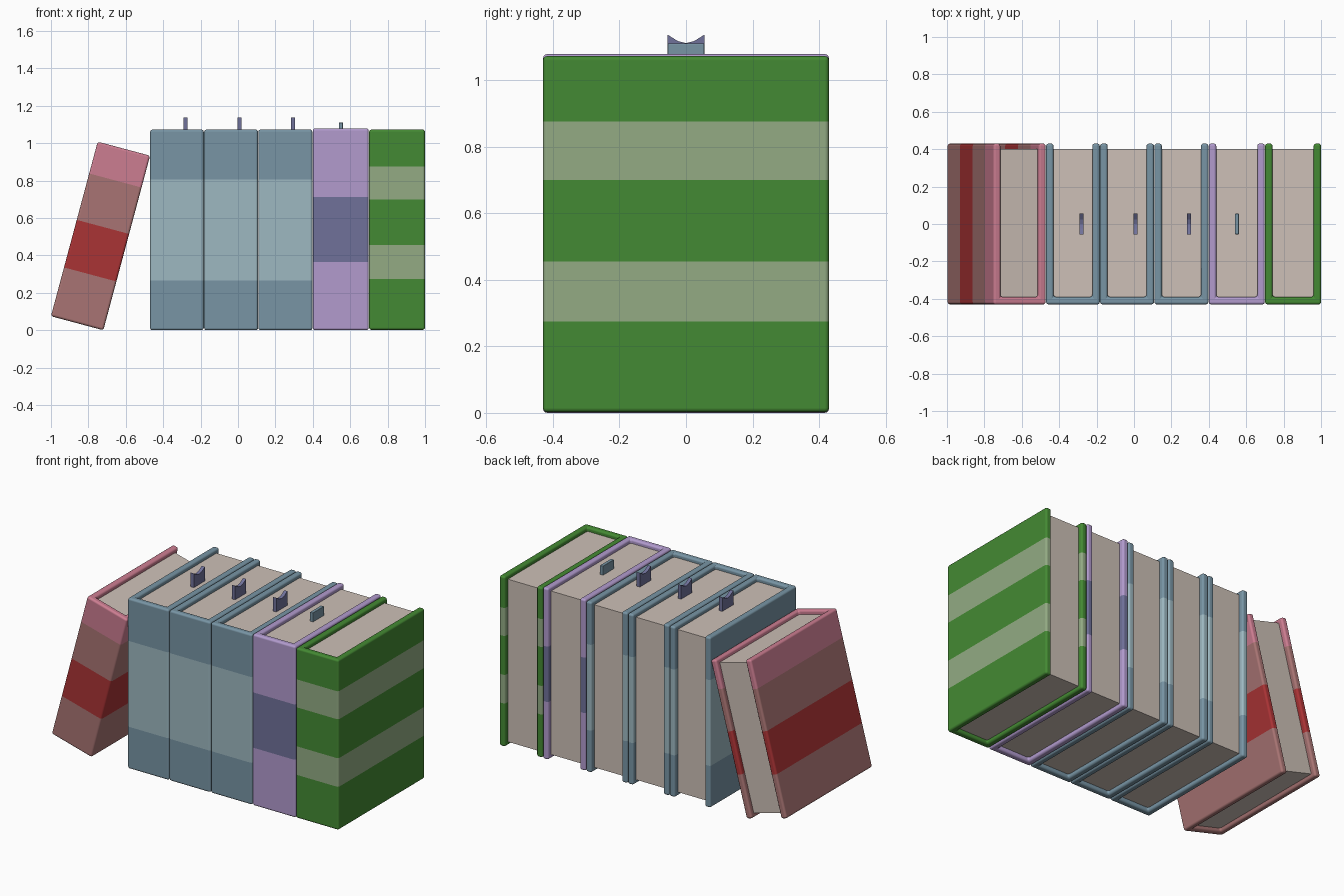
import bpy, bmesh, math
from mathutils import Matrix

if "Cube" in bpy.data.objects:
    bpy.data.objects.remove(bpy.data.objects["Cube"])


def material(name, hex_code):
    # sRGB hex to linear diffuse colour
    rgb = [int(hex_code[i:i + 2], 16) / 255 for i in (0, 2, 4)]
    lin = [c / 12.92 if c <= 0.04045 else ((c + 0.055) / 1.055) ** 2.4 for c in rgb]
    m = bpy.data.materials.new(name)
    m.diffuse_color = (*lin, 1)
    m.use_nodes = True
    m.node_tree.nodes["Principled BSDF"].inputs["Base Color"].default_value = m.diffuse_color
    return m


GREEN = material("green", "448A33")
PALE_GREEN = material("pale green", "93AB84")
LILAC = material("lilac", "B29BCE")
INDIGO = material("indigo", "70719A")
BLUE = material("slate blue", "7895A5")
PALE_BLUE = material("pale blue", "9DB8C1")
DUSTY = material("dusty red", "A87473")
RED = material("red", "AA3335")
PINK = material("pink", "CC7D91")
PAPER = material("paper", "CDC0B7")

Y0, Y1 = -0.43, 0.43      # spine front, cover back edge
T = 0.04                  # cover thickness


def prism(name, outline, levels, mats, to_xyz):
    """Extrude an outline through several levels, one material per band."""
    bm = bmesh.new()
    rings = [[bm.verts.new(to_xyz(a, b, h)) for a, b in outline] for h in levels]
    n = len(outline)
    for k in range(len(levels) - 1):
        for i in range(n):
            j = (i + 1) % n
            f = bm.faces.new((rings[k][i], rings[k][j], rings[k + 1][j], rings[k + 1][i]))
            f.material_index = k
    bm.faces.new(rings[0][::-1]).material_index = 0
    bm.faces.new(rings[-1]).material_index = len(levels) - 2
    bmesh.ops.recalc_face_normals(bm, faces=bm.faces)
    me = bpy.data.meshes.new(name)
    bm.to_mesh(me)
    bm.free()
    for m in mats:
        me.materials.append(m)
    ob = bpy.data.objects.new(name, me)
    bpy.context.collection.objects.link(ob)
    return ob


def upright(a, b, h):
    return (a, b, h)


def round_edges(ob, width):
    for p in ob.data.polygons:
        p.use_smooth = True
    bev = ob.modifiers.new("rounded edges", "BEVEL")
    bev.width = width
    bev.segments = 3
    bev.limit_method = "ANGLE"
    bev.harden_normals = True


def book(name, x0, x1, levels, mats, matrix=Matrix()):
    h = levels[-1]
    # U-shaped cover, open at the back
    u = [(x0, Y0), (x1, Y0), (x1, Y1), (x1 - T, Y1), (x1 - T, Y0 + T),
         (x0 + T, Y0 + T), (x0 + T, Y1), (x0, Y1)]
    cover = prism(name + "_cover", u, levels, mats, upright)
    round_edges(cover, 0.013)
    # page block set back from the cover edges
    a, b, c, d = x0 + T - 0.01, x1 - T + 0.01, Y0 + T - 0.01, Y1 - 0.03
    pages = prism(name + "_pages", [(a, c), (b, c), (b, d), (a, d)],
                  [0.025, h - 0.025], [PAPER], upright)
    cover.matrix_world = pages.matrix_world = matrix


def bookmark(name, x, top, notch, mat):
    # ribbon end with a swallow-tail dip in its top edge
    w = 0.055
    outline = [(-w, 1.0), (w, 1.0), (w, top), (w * 0.45, top - notch * 0.75),
               (0, top - notch), (-w * 0.45, top - notch * 0.75), (-w, top)]
    if not notch:
        outline = [(-w, 1.0), (w, 1.0), (w, top), (-w, top)]
    ob = prism(name, outline, [x - 0.011, x + 0.011], [mat],
               lambda a, b, h: (h, a, b))
    if not notch:
        round_edges(ob, 0.004)


# three matching blue books with bookmarks
edges = [-0.471, -0.182, 0.108, 0.399]
for i, mark_x in enumerate((-0.28, 0.007, 0.294)):
    book(f"blue_book_{i + 1}", edges[i] + 0.001, edges[i + 1] - 0.001,
         [0, 0.265, 0.805, 1.073], [BLUE, PALE_BLUE, BLUE])
    bookmark(f"blue_book_bookmark_{i + 1}", mark_x, 1.137, 0.025, INDIGO)

# lilac book
book("lilac_book", 0.400, 0.699, [0, 0.365, 0.713, 1.079], [LILAC, INDIGO, LILAC])
bookmark("lilac_book_bookmark", 0.55, 1.111, 0, BLUE)

# green striped book
book("green_book", 0.701, 1.0, [0.002, 0.275, 0.455, 0.70, 0.876, 1.073],
     [GREEN, PALE_GREEN, GREEN, PALE_GREEN, GREEN])

# red book leaning against the row
lean = Matrix.Translation((-0.72, 0, 0)) @ Matrix.Rotation(math.radians(15), 4, "Y")
book("leaning_red_book", -0.29, 0, [0, 0.27, 0.533, 0.79, 0.966],
     [DUSTY, RED, DUSTY, PINK], lean)
